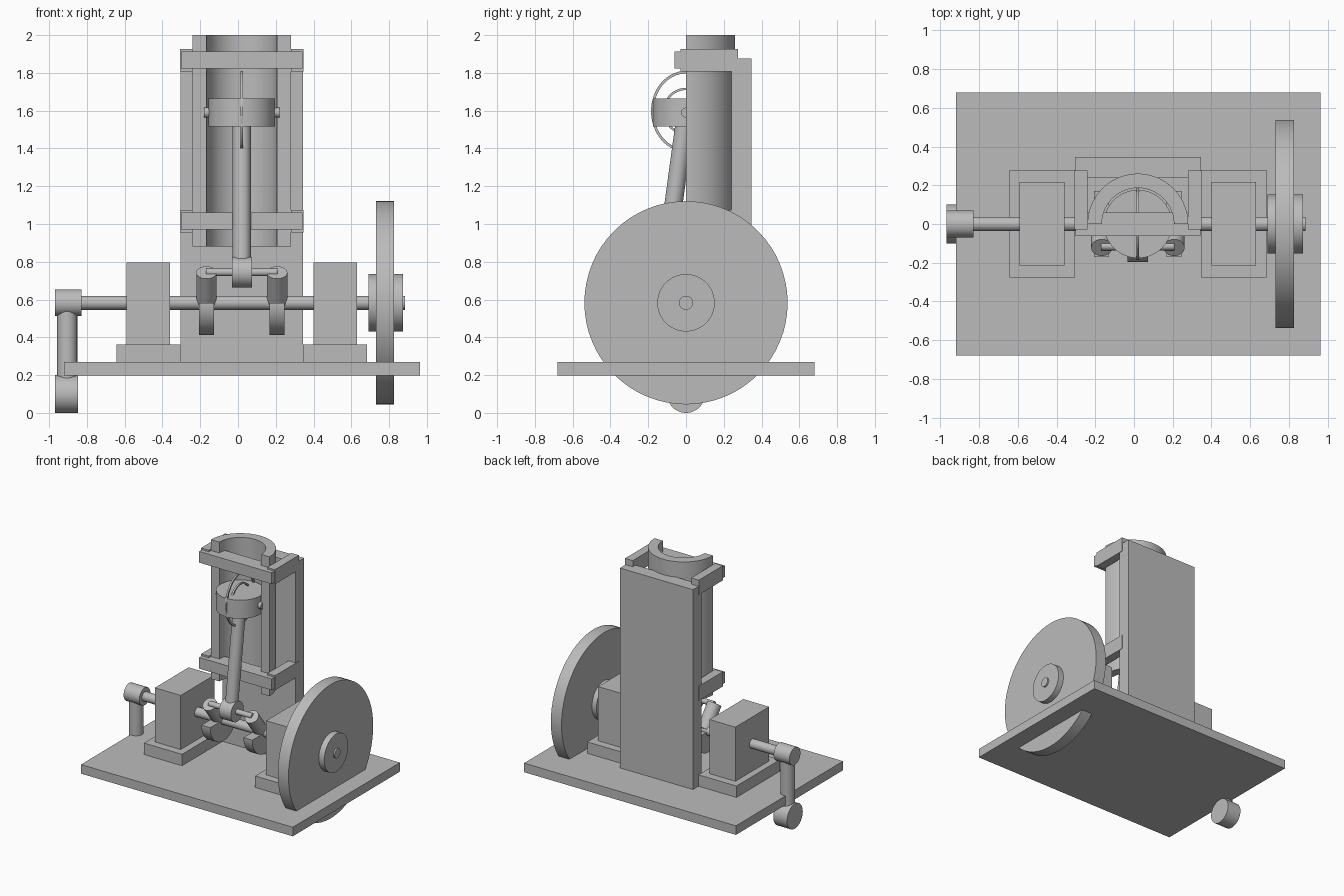
import bpy, bmesh, math
from mathutils import Vector

cube = bpy.data.objects.get("Cube")
if cube:
    bpy.data.objects.remove(cube, do_unlink=True)

metal = bpy.data.materials.new("plain_grey")
metal.use_nodes = True
GREY = (0.5, 0.5, 0.5, 1)
metal.diffuse_color = GREY
metal.node_tree.nodes["Principled BSDF"].inputs["Base Color"].default_value = GREY

MID = 0.02       # x of the symmetry plane of the engine
AXLE = 0.583     # height of the main shaft
WRIST = 1.59     # height of the piston pin
CRANK = Vector((MID, -0.115, 0.745))


def finish(bm, name, smooth=False):
    bmesh.ops.recalc_face_normals(bm, faces=bm.faces)
    mesh = bpy.data.meshes.new(name)
    bm.to_mesh(mesh)
    bm.free()
    obj = bpy.data.objects.new(name, mesh)
    bpy.context.collection.objects.link(obj)
    mesh.materials.append(metal)
    if smooth:
        bpy.ops.object.select_all(action='DESELECT')
        obj.select_set(True)
        bpy.context.view_layer.objects.active = obj
        bpy.ops.object.shade_smooth_by_angle(angle=math.radians(30))
    return obj


def box(name, x, y, z):
    bm = bmesh.new()
    bmesh.ops.create_cube(bm, size=1)
    for v in bm.verts:
        v.co = [lo + (c + 0.5) * (hi - lo) for c, (lo, hi) in zip(v.co, (x, y, z))]
    return finish(bm, name)


def rod(name, a, b, radius, sides=64):
    a, b = Vector(a), Vector(b)
    bm = bmesh.new()
    bmesh.ops.create_cone(bm, cap_ends=True, segments=sides, radius1=radius,
                          radius2=radius, depth=(b - a).length)
    turn = (b - a).to_track_quat('Z', 'Y').to_matrix()
    for v in bm.verts:
        v.co = turn @ v.co + (a + b) / 2
    return finish(bm, name, True)


def axle(name, x0, x1, radius, y=0, z=AXLE):
    return rod(name, (x0, y, z), (x1, y, z), radius)


def extrude(name, outline, offset, holes=False):
    """Extrude a closed planar outline along an offset."""
    bm = bmesh.new()
    face = bm.faces.new([bm.verts.new(p) for p in outline])
    out = bmesh.ops.extrude_face_region(bm, geom=[face], use_keep_orig=True)
    verts = [g for g in out["geom"] if isinstance(g, bmesh.types.BMVert)]
    bmesh.ops.translate(bm, verts=verts, vec=offset)
    return finish(bm, name, True)


def hoop(name, ry, rz, thick, width, steps=64):
    """Thin upright elliptical band in the symmetry plane."""
    bm = bmesh.new()
    rings = []
    for i in range(steps):
        t = math.tau * i / steps
        rings.append([bm.verts.new((MID + dx, (ry - d) * math.cos(t),
                                    1.597 + (rz - d) * math.sin(t)))
                      for dx, d in ((-width, 0), (width, 0), (width, thick), (-width, thick))])
    for i in range(steps):
        p, q = rings[i - 1], rings[i]
        for j in range(4):
            bm.faces.new((p[j - 1], p[j], q[j], q[j - 1]))
    return finish(bm, name, True)


# Base and upright back plate
box("base_plate", (-0.92, 0.963), (-0.68, 0.68), (0.197, 0.27))
box("back_plate", (-0.305, 0.345), (0.24, 0.347), (0.27, 1.876))

# Cutaway cylinder: half ring profile extruded upward
STEPS = 48
arc = [math.pi * i / STEPS for i in range(STEPS + 1)]
half_ring = [(MID + r * math.cos(t), r * math.sin(t), 0.88)
             for r, angles in ((0.26, arc), (0.186, arc[::-1])) for t in angles]
extrude("half_cylinder", half_ring, (0, 0, 1.12))

# Clamps holding the cylinder to the back plate
for level, z in (("lower", 1.015), ("upper", 1.867)):
    box(level + "_clamp_bar", (-0.302, 0.342), (-0.062, 0.06), (z - 0.045, z + 0.045))
    for side, s in (("right", -1), ("left", 1)):
        box(f"{level}_clamp_{side}_jaw", sorted((MID + s * 0.26, MID + s * 0.328)),
            (-0.028, 0.276), (z - 0.059, z + 0.059))

# Bearing pedestals, crank arms and half-disc counterweights
for side, s in (("right", -1), ("left", 1)):
    box(side + "_bearing_foot", sorted((MID + s * 0.325, MID + s * 0.663)),
        (-0.275, 0.278), (0.27, 0.362))
    box(side + "_bearing_block", sorted((MID + s * 0.38, MID + s * 0.61)),
        (-0.213, 0.216), (0.362, 0.797))
    x = MID + s * 0.187
    rod(side + "_crank_arm", (x, 0, AXLE), (x, -0.122, 0.743), 0.054)
    half = [(x - 0.039, 0.17 * math.cos(t), AXLE - 0.17 * math.sin(t)) for t in arc]
    extrude(side + "_counterweight", half, (0.078, 0, 0))

# Main shaft, flywheel and hub
axle("main_shaft", -0.85, 0.885, 0.037)
axle("flywheel", 0.73, 0.825, 0.538).data.update()
axle("flywheel_hub", 0.69, 0.873, 0.152)

# Hand crank
axle("handle_hub", -0.968, -0.828, 0.07)
rod("handle_arm", (-0.904, 0, AXLE), (-0.904, 0, 0.1), 0.053)
axle("handle_grip", -0.968, -0.846, 0.1, z=0.1)

# Connecting rod, piston and their pins
axle("crank_pin", MID - 0.19, MID + 0.19, 0.021, CRANK.y, CRANK.z)
axle("rod_big_end", MID - 0.053, MID + 0.053, 0.081, CRANK.y, CRANK.z)
rod("connecting_rod", CRANK, (MID, 0, WRIST), 0.048)
rod("piston", (MID, 0, 1.515), (MID, 0, 1.664), 0.176)
axle("piston_pin", MID - 0.2, MID + 0.2, 0.026, z=WRIST)

# Thin hoops around the piston
hoop("outer_hoop", 0.185, 0.214, 0.014, 0.007)
hoop("inner_hoop", 0.122, 0.124, 0.012, 0.007)
